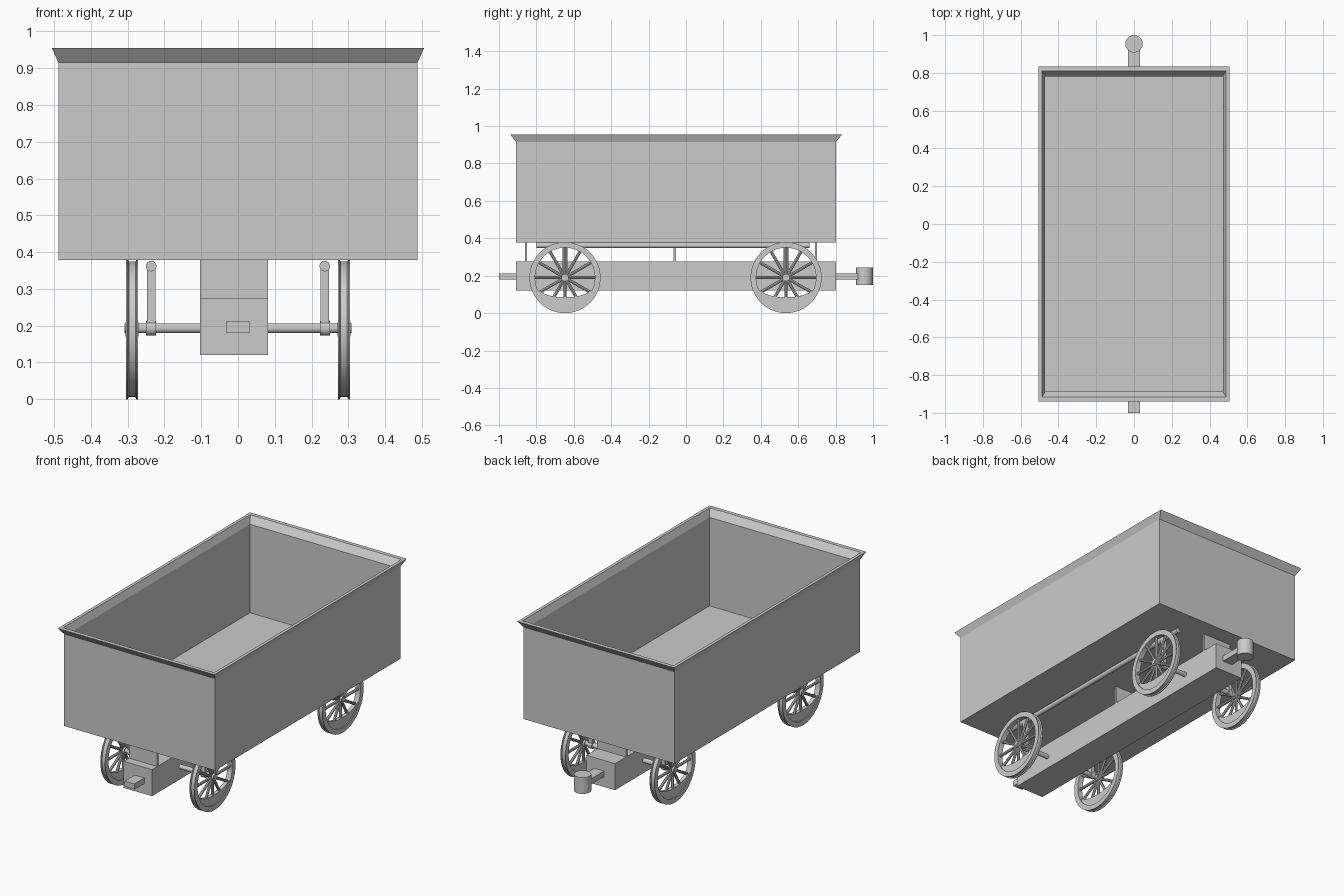
import bpy, bmesh
from math import sin, cos, pi, radians
from mathutils import Vector, Matrix

if "Cube" in bpy.data.objects:
    bpy.data.objects.remove(bpy.data.objects["Cube"])


def finish(name, bm, smooth=False):
    bmesh.ops.recalc_face_normals(bm, faces=bm.faces)
    me = bpy.data.meshes.new(name)
    bm.to_mesh(me)
    bm.free()
    ob = bpy.data.objects.new(name, me)
    bpy.context.collection.objects.link(ob)
    if smooth:
        bpy.ops.object.select_all(action='DESELECT')
        ob.select_set(True)
        bpy.context.view_layer.objects.active = ob
        bpy.ops.object.shade_smooth_by_angle(angle=radians(35))
    return ob


def add_box(bm, x0, x1, y0, y1, z0, z1):
    m = Matrix.Translation(((x0 + x1) / 2, (y0 + y1) / 2, (z0 + z1) / 2))
    m = m @ Matrix.Diagonal((x1 - x0, y1 - y0, z1 - z0, 1))
    bmesh.ops.create_cube(bm, size=1, matrix=m)


def box(name, *b):
    bm = bmesh.new()
    add_box(bm, *b)
    return finish(name, bm)


def add_rod(bm, a, b, r, n=16):
    a, b = Vector(a), Vector(b)
    d = b - a
    m = Matrix.Translation((a + b) / 2) @ d.to_track_quat('Z', 'Y').to_matrix().to_4x4()
    bmesh.ops.create_cone(bm, cap_ends=True, segments=n, radius1=r, radius2=r,
                          depth=d.length, matrix=m)


def rod(name, a, b, r, n=16):
    bm = bmesh.new()
    add_rod(bm, a, b, r, n)
    return finish(name, bm, True)


# open tub with flared lip: stacked rectangles (half x, half y, z)
bm = bmesh.new()
CY = -0.053
levels = [(.488, .855, .378), (.488, .855, .915), (.506, .887, .955),
          (.488, .864, .955), (.470, .835, .915), (.470, .835, .398)]
rings = [[bm.verts.new((sx * hx, CY + sy * hy, z))
          for sx, sy in ((-1, -1), (1, -1), (1, 1), (-1, 1))] for hx, hy, z in levels]
for lo, hi in zip(rings, rings[1:]):
    for i in range(4):
        j = (i + 1) % 4
        bm.faces.new((lo[i], lo[j], hi[j], hi[i]))
bm.faces.new(rings[0])
bm.faces.new(rings[-1])
finish("tub", bm)

# central beam, plates carrying the tub, couplings
box("chassis_beam", -.103, .081, -.909, .802, .12, .275)
for i, y in enumerate((-.855, -.06, .695)):
    box(f"support_plate_{i}", -.103, .081, y - .006, y + .006, .27, .38)
box("front_coupling", -.032, .031, -1, -.9, .18, .213)
box("rear_coupling_bar", -.032, .031, .8, .93, .18, .213)
rod("rear_coupling_pin", (0, .954, .15), (0, .954, .245), .046, 24)

AZ, WX, HW, N = .19, .288, .016, 48


def make_wheel(name, x, y):
    bm = bmesh.new()
    # rim profile (radius, x) swept round the axle, slightly hollow tread
    prof = [(.16, -HW), (.19, -HW), (.19, -HW + .004), (.184, -HW + .007),
            (.184, HW - .007), (.19, HW - .004), (.19, HW), (.16, HW)]
    loops = []
    for k in range(N):
        a = 2 * pi * k / N
        loops.append([bm.verts.new((px, r * cos(a), r * sin(a))) for r, px in prof])
    for k in range(N):
        p, q = loops[k], loops[(k + 1) % N]
        for i in range(len(prof)):
            j = (i + 1) % len(prof)
            bm.faces.new((p[i], p[j], q[j], q[i]))
    # crescent balance weight at the bottom
    rows = []
    for k in range(21):
        t = -1 + k / 10
        a = -pi / 2 + t * radians(65)
        ri = .105 + .055 * t * t
        rows.append([bm.verts.new((px, r * cos(a), r * sin(a)))
                     for r, px in ((ri, -.011), (.163, -.011), (.163, .011), (ri, .011))])
    for p, q in zip(rows, rows[1:]):
        for i in range(4):
            j = (i + 1) % 4
            bm.faces.new((p[i], p[j], q[j], q[i]))
    bm.faces.new(rows[0])
    bm.faces.new(rows[-1])
    # spokes and hub
    for k in range(12):
        a = 2 * pi * k / 12 + pi / 2
        add_rod(bm, (0, .01 * cos(a), .01 * sin(a)), (0, .165 * cos(a), .165 * sin(a)), .008, 8)
    add_rod(bm, (-.018, 0, 0), (.018, 0, 0), .02, 20)
    bmesh.ops.translate(bm, verts=bm.verts, vec=(x, y, AZ))
    finish(name, bm, True)


# axles, wheels, brake hangers
for end, y in (("front", -.647), ("rear", .535)):
    rod(f"{end}_axle", (-.309, y, AZ + .003), (.309, y, AZ + .003), .0135)
    for side, s in (("left", -1), ("right", 1)):
        make_wheel(f"{end}_{side}_wheel", s * WX, y)
        bm = bmesh.new()
        add_box(bm, s * .236 - .012, s * .236 + .012, y - .013, y + .013, AZ, .36)
        add_rod(bm, (s * .236 - .0135, y, AZ + .003), (s * .236 + .0135, y, AZ + .003), .02)
        finish(f"{end}_{side}_hanger", bm, True)

# long side rods under the tub
for side, s in (("left", -1), ("right", 1)):
    rod(f"{side}_side_rod", (s * .236, -.8, .362), (s * .236, .66, .362), .0145)
